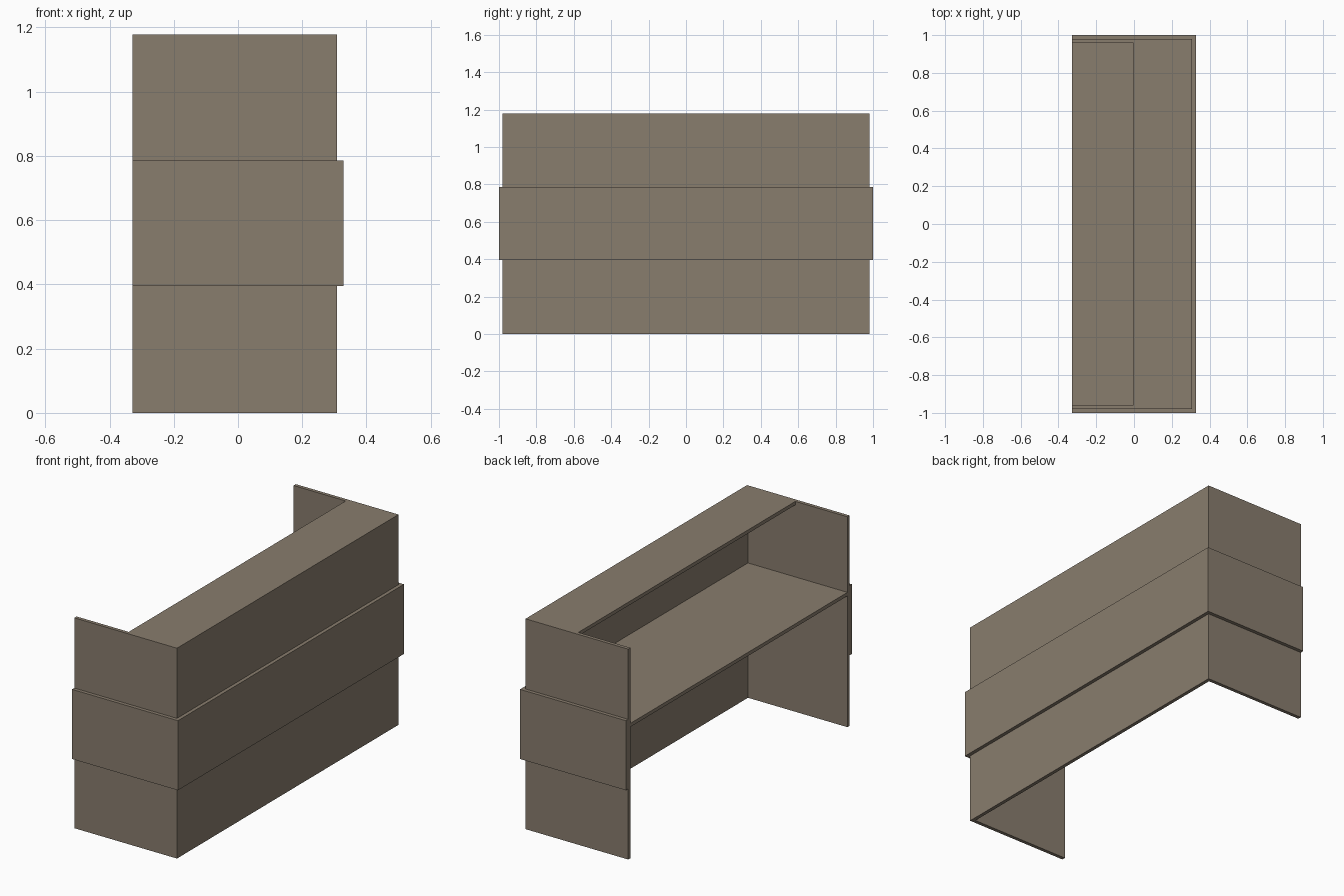
import bpy

if "Cube" in bpy.data.objects:
    bpy.data.objects.remove(bpy.data.objects["Cube"])

mat = bpy.data.materials.new("taupe_laminate")
mat.diffuse_color = (0.25, 0.205, 0.155, 1.0)
mat.use_nodes = True
mat.node_tree.nodes["Principled BSDF"].inputs["Base Color"].default_value = mat.diffuse_color


def box(name, x, y, z):
    """Flat panel spanning the given (min, max) ranges."""
    bpy.ops.mesh.primitive_cube_add(size=1)
    ob = bpy.context.object
    ob.name = name
    for v in ob.data.vertices:
        v.co = [r[0] if c < 0 else r[1] for c, r in zip(v.co, (x, y, z))]
    ob.data.materials.append(mat)
    return ob


BACK, FRONT, HALF, TOP, T = -0.328, 0.308, 0.98, 1.178, 0.02
BAND = (0.395, 0.785)

# Main front panel
box("front_panel", (FRONT - T, FRONT), (-HALF, HALF), (0, TOP))

# Raised middle band on the front
box("front_band", (FRONT, FRONT + T), (-HALF - T, HALF + T), BAND)

# End panels with their raised bands
for side, s in (("left", -1), ("right", 1)):
    box(side + "_end_panel", (BACK, FRONT - T),
        sorted((s * (HALF - T), s * HALF)), (0, TOP))
    box(side + "_end_band", (BACK, FRONT),
        sorted((s * HALF, s * (HALF + T))), BAND)

# Raised counter and work surface
inner = (-HALF + T, HALF - T)
box("upper_counter", (-0.005, FRONT - T), inner, (TOP - T, TOP))
box("work_surface", (BACK, FRONT - T), inner, (0.735, 0.755))
